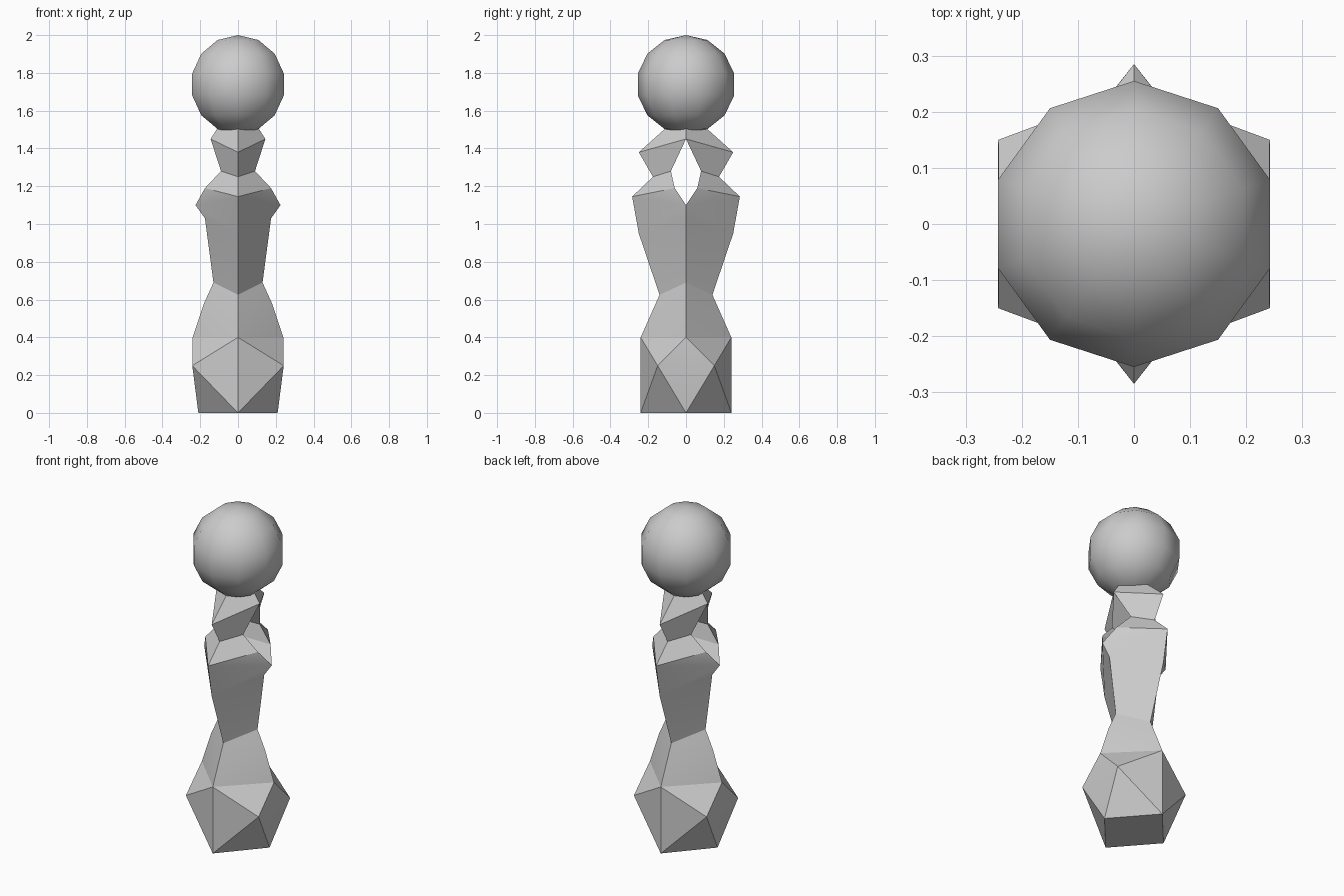
import bpy
import bmesh
from math import radians

cube = bpy.data.objects.get("Cube")
if cube:
    bpy.data.objects.remove(cube, do_unlink=True)

grey = bpy.data.materials.new("plain_grey")
grey.use_nodes = True
tone = (0.6, 0.6, 0.6, 1)
grey.diffuse_color = tone
grey.node_tree.nodes["Principled BSDF"].inputs["Base Color"].default_value = tone


def add_object(name, bm, angle):
    mesh = bpy.data.meshes.new(name)
    bm.to_mesh(mesh)
    bm.free()
    mesh.materials.append(grey)
    obj = bpy.data.objects.new(name, mesh)
    bpy.context.collection.objects.link(obj)
    bpy.ops.object.select_all(action="DESELECT")
    obj.select_set(True)
    bpy.context.view_layer.objects.active = obj
    bpy.ops.object.shade_smooth_by_angle(angle=radians(angle))


# Ridge profile (y, z) on the front and back, side profile (x, y, z) on the flanks
ridge = [(.24, 0), (.24, .4), (.14, .625), (.25, .95), (.285, 1.145),
         (.175, 1.25), (.25, 1.38), (.11, 1.505)]
side = [(.21, 0, 0), (.24, 0, .4), (.18, 0, .58), (.13, 0, .69), (.175, 0, 1.03),
        (.225, 0, 1.1), (.175, .06, 1.19), (.09, .08, 1.28), (.145, 0, 1.45), (.11, 0, 1.505)]
points = {f"f{i}": (0, y, z) for i, (y, z) in enumerate(ridge)}
points.update({f"s{i}": p for i, p in enumerate(side)})
# Points on the middle plane: floor, walls of the opening and top cap
points.update({f"m{i}": (0, p[1], p[2]) for i, p in enumerate(side)})
# Outer corner of the base and the middle of its side edge
points.update(corner=(.242, .15, .25), flank=(.242, 0, .25))

quarter = [
    # Faceted base
    "m0 s0 f0", "f0 f1 corner", "f0 corner s0", "s0 corner flank", "flank corner s1",
    "corner f1 s1", "f1 s1 s2", "f1 s2 s3 f2",
    # Flared body
    "f2 s3 s4 f3", "f3 s4 s5 f4",
    # Split neck, outside
    "f4 s5 s6", "f4 s6 s7 f5", "f5 s7 s8 f6", "f6 s8 s9 f7", "f7 s9 m9",
    # Split neck, inside of the opening
    "m5 s5 s6 m6", "m6 s6 s7 m7", "m7 s7 s8 m8",
]

# Pedestal: one quarter repeated across both middle planes
bm = bmesh.new()
for sx in (1, -1):
    for sy in (1, -1):
        verts = {n: bm.verts.new((x * sx, y * sy, z)) for n, (x, y, z) in points.items()}
        for face in quarter:
            bm.faces.new([verts[n] for n in face.split()])
bmesh.ops.delete(bm, geom=[v for v in bm.verts if not v.link_faces], context="VERTS")
bmesh.ops.remove_doubles(bm, verts=bm.verts, dist=0.0005)
bmesh.ops.recalc_face_normals(bm, faces=bm.faces)
add_object("pedestal", bm, 20)

# Ball on top
bm = bmesh.new()
bmesh.ops.create_uvsphere(bm, u_segments=10, v_segments=7, radius=.2615)
bmesh.ops.translate(bm, verts=bm.verts, vec=(0, 0, 1.7385))
add_object("ball", bm, 60)
